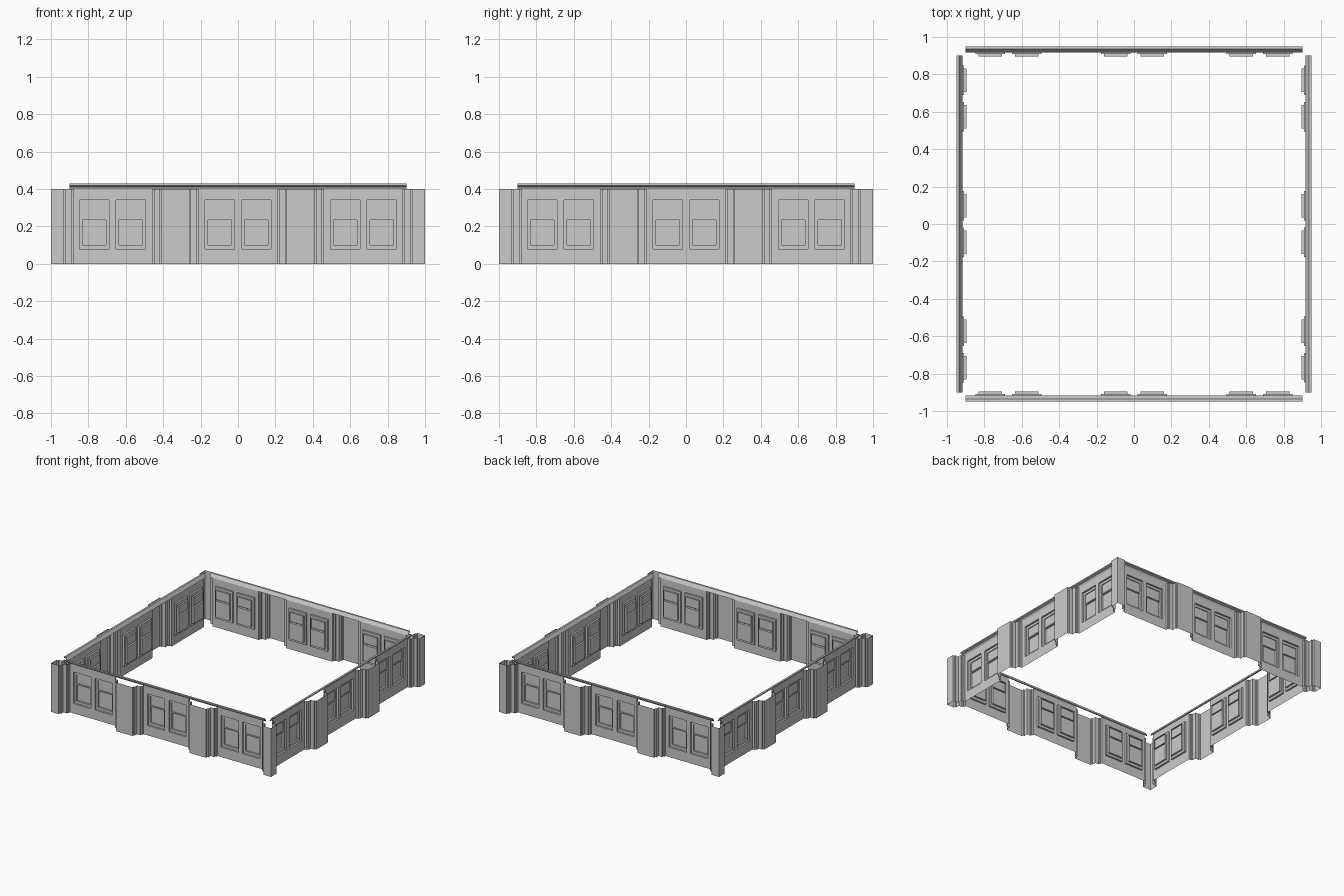
import bpy
from math import pi
from mathutils import Matrix

if "Cube" in bpy.data.objects:
    bpy.data.objects.remove(bpy.data.objects["Cube"])

HEIGHT = 0.40
WALL, FRAME, UPPER, LOWER = 0.925, 0.91, 0.903, 0.895   # distances from the centre
BAYS = (-0.67, 0.0, 0.67)
SIDES = ("front", "right", "back", "left")


def make(name, faces, side):
    """Faces hold (along, distance, height) points, turned onto one side."""
    verts, polys = [], []
    for f in faces:
        polys.append(range(len(verts), len(verts) + len(f)))
        verts += [(a, -d, z) for a, d, z in f]
    mesh = bpy.data.meshes.new(name)
    mesh.from_pydata(verts, [], [list(p) for p in polys])
    mesh.transform(Matrix.Rotation(side * pi / 2, 4, 'Z'))
    ob = bpy.data.objects.new(name, mesh)
    bpy.context.collection.objects.link(ob)
    weld = ob.modifiers.new("weld", 'WELD')
    weld.merge_threshold = 0.0001


def rect(x0, x1, z0, z1, d):
    return [(x0, d, z0), (x1, d, z0), (x1, d, z1), (x0, d, z1)]


def ring(a, b):
    """Band of quads joining two rectangles."""
    return [[a[i], a[(i + 1) % 4], b[(i + 1) % 4], b[i]] for i in range(4)]


def ribbon(points):
    """Upright strip following an (along, distance) outline."""
    return [[(*p, 0), (*q, 0), (*q, HEIGHT), (*p, HEIGHT)]
            for p, q in zip(points, points[1:])]


def window(cx):
    outer = (cx - 0.079, cx + 0.079, 0.08, 0.34)
    x0, x1, z0, z1 = cx - 0.063, cx + 0.063, 0.10, 0.32
    rail_low, rail_high = 0.234, 0.243
    faces = ring(rect(*outer, WALL), rect(*outer, FRAME))
    faces += ring(rect(*outer, FRAME), rect(x0, x1, z0, z1, FRAME))
    faces += ring(rect(x0, x1, z0, z1, FRAME), rect(x0, x1, z0, z1, LOWER))
    # lower pane, meeting rail, upper pane
    faces.append(rect(x0, x1, z0, rail_low, LOWER))
    low, high = rect(x0, x1, rail_low, rail_high, LOWER), rect(x0, x1, rail_low, rail_high, FRAME)
    faces += [high] + ring(low, high)
    faces.append(rect(x0, x1, rail_high, z1, UPPER))
    return faces


def bay(cx):
    """Wall panel with a pair of window openings."""
    xs = [cx - 0.21] + [cx + o for o in (-0.1765, -0.0185, 0.0185, 0.1765)] + [cx + 0.21]
    zs = [0, 0.08, 0.34, HEIGHT]
    return [rect(xs[i], xs[i + 1], zs[j], zs[j + 1], WALL)
            for i in range(5) for j in range(3) if not (j == 1 and i in (1, 3))]


# stepped pilaster flank: offset from pilaster centre, distance
FLANK = [(0.075, 1.0), (0.075, 0.985), (0.085, 0.985), (0.085, 0.955),
         (0.115, 0.955), (0.115, 0.943), (0.125, 0.943), (0.125, WALL)]
# cornice section: distance, height
CORNICE = [(0.918, 0.402), (0.925, 0.40), (0.934, 0.414), (0.95, 0.42),
           (0.95, 0.43), (0.935, 0.43)]

for s, side in enumerate(SIDES):
    # wall panels and windows
    make(side + "_wall", [f for c in BAYS for f in bay(c)], s)
    make(side + "_windows", [f for c in BAYS for o in (-0.0975, 0.0975) for f in window(c + o)], s)

    # hollow pilasters between the bays
    faces = []
    for c in (-0.335, 0.335):
        faces += ribbon([(c - o, d) for o, d in reversed(FLANK)] + [(c + o, d) for o, d in FLANK])
    make(side + "_pilasters", faces, s)

    # half of each corner pilaster
    left = [(-1, 1)] + [(-1.005 + o, d) for o, d in FLANK]
    faces = ribbon(left) + ribbon([(-a, d) for a, d in reversed(left)])
    make(side + "_corner_pilasters", faces, s)

    # open ended cornice
    loop = CORNICE + CORNICE[:1]
    make(side + "_cornice", [[(-0.9, *p), (0.9, *p), (0.9, *q), (-0.9, *q)]
                             for p, q in zip(loop, loop[1:])], s)
